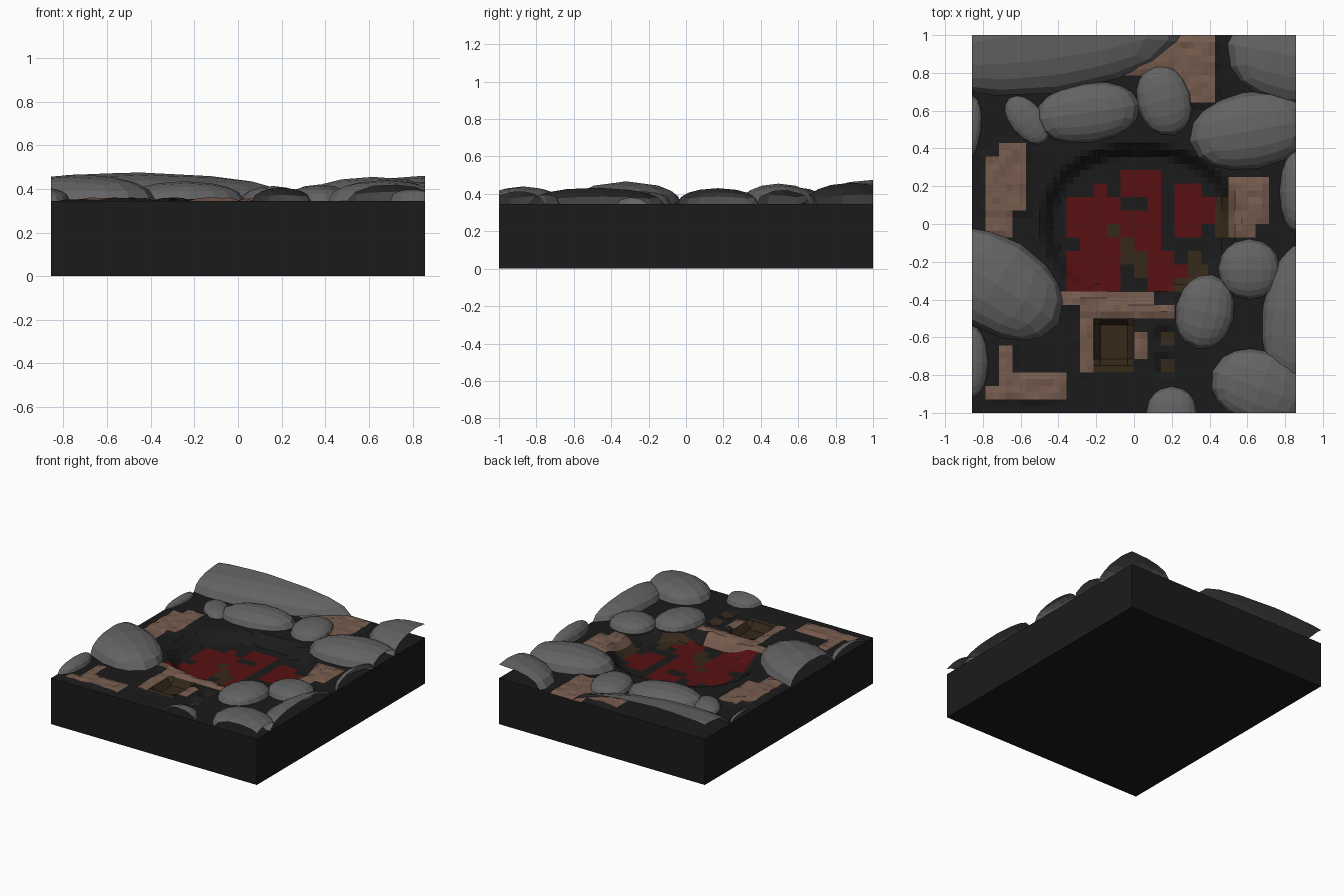
import bpy, bmesh, random
from math import radians
from mathutils import Matrix, Vector

if "Cube" in bpy.data.objects:
    bpy.data.objects.remove(bpy.data.objects["Cube"])

random.seed(4)
HX, HY, TOP = 0.857, 1.0, 0.345


def material(name, r, g, b):
    m = bpy.data.materials.new(name)
    m.diffuse_color = (r, g, b, 1)
    m.use_nodes = True
    m.node_tree.nodes["Principled BSDF"].inputs["Base Color"].default_value = m.diffuse_color
    return m


black = material("black_soil", 0.011, 0.011, 0.011)
red = material("dark_red", 0.095, 0.005, 0.006)
brown = material("brown_earth", 0.18, 0.105, 0.075)
umber = material("dark_earth", 0.035, 0.021, 0.01)
stone = material("stone", 0.125, 0.125, 0.125)


def finish(bm, name, mats):
    me = bpy.data.meshes.new(name)
    bm.to_mesh(me)
    bm.free()
    for m in mats:
        me.materials.append(m)
    ob = bpy.data.objects.new(name, me)
    bpy.context.collection.objects.link(ob)
    return ob


# Earth patches as rectangles: x0, x1, y0, y1
BROWN = [(-.79, -.57, .07, .36), (-.72, -.57, .36, .43), (-.79, -.65, -.07, .07),
         (.18, .43, .64, 1), (-.07, .18, .79, .93), (.5, .64, -.07, .25),
         (.64, .71, 0, .25), (-.29, .11, -.5, -.36), (-.39, -.29, -.43, -.36),
         (.11, .21, -.5, -.43), (-.29, -.22, -.79, -.5), (0, .07, -.71, -.57),
         (-.71, -.36, -.93, -.79), (-.79, -.71, -.93, -.86), (-.71, -.64, -.79, -.64)]
UMBER = [(-.22, 0, -.79, -.5), (.14, .21, -.64, -.57), (.14, .21, -.79, -.71),
         (.43, .5, -.07, .15), (.22, .4, -.36, -.21)]
# Pit floor pattern, one letter per cell of 1/14 unit
FLOOR = ["....rrr....", "..r.rrr.rr.", "rrrr..r.rrr", "rrrrrrr.rrr", "rrrbrrr.rr.",
         ".rrrbrr....", "rrrrbbrr.b.", "rrrr.brrrb.", "rrrr..rr..."]


def inside(rects, x, y, pad=0.0):
    return any(a + pad < x < b - pad and c + pad < y < d - pad for a, b, c, d in rects)


def height(x, y):
    d = ((abs(x - .03) / .52) ** 2.2 + (abs(y) / .42) ** 2.2) ** (1 / 2.2)
    z = TOP - .075 * min(max((1 - d) / .13, 0), 1)
    if inside([(-.2, -.02, -.72, -.52)], x, y):
        z -= .05
    elif inside(UMBER[1:3], x, y):
        z -= .02
    elif abs(x) < HX - .01 and inside(BROWN, x, y):
        z += random.uniform(.004, .016)
    return z


# Ground block: fine grid top with pit, walls and underside
bm = bmesh.new()
bmesh.ops.create_grid(bm, x_segments=48, y_segments=56, size=1)
for v in bm.verts:
    v.co.x *= HX
    v.co.z = height(v.co.x, v.co.y)
for f in bm.faces:
    c = f.calc_center_median()
    i, j = int((c.x + .357) * 14 // 1), int((.286 - c.y) * 14 // 1)
    if inside(BROWN, c.x, c.y):
        f.material_index = 2
    elif inside(UMBER, c.x, c.y):
        f.material_index = 3
    if 0 <= j < 9 and 0 <= i < 11 and FLOOR[j][i] != ".":
        f.material_index = 1 if FLOOR[j][i] == "r" else 3
rim = [e for e in bm.edges if e.is_boundary]
ext = bmesh.ops.extrude_edge_only(bm, edges=rim)["geom"]
for v in ext:
    if isinstance(v, bmesh.types.BMVert):
        v.co.z = 0
for f in ext:
    if isinstance(f, bmesh.types.BMFace):
        f.material_index = 0
bmesh.ops.contextual_create(bm, geom=[e for e in bm.edges if e.is_boundary])
for f in bm.faces:
    if all(v.co.z == 0 for v in f.verts):
        f.material_index = 0
bmesh.ops.recalc_face_normals(bm, faces=bm.faces[:])
finish(bm, "ground_block", [black, red, brown, umber])


# Rocks: flattened quad spheres, trimmed to the block's edges
def rock(name, cx, cy, rx, ry, rot, h):
    bm = bmesh.new()
    bmesh.ops.create_cube(bm, size=2)
    bmesh.ops.subdivide_edges(bm, edges=bm.edges[:], cuts=3, use_grid_fill=True)
    for v in bm.verts:
        v.co.normalize()
    bm.transform(Matrix.Translation((cx, cy, TOP)) @ Matrix.Rotation(radians(rot), 4, 'Z')
                 @ Matrix.Diagonal((rx, ry, h, 1)))
    for co, no in [((HX, 0, 0), (1, 0, 0)), ((-HX, 0, 0), (-1, 0, 0)), ((0, HY, 0), (0, 1, 0)),
                   ((0, -HY, 0), (0, -1, 0)), ((0, 0, TOP - .012), (0, 0, -1))]:
        bmesh.ops.bisect_plane(bm, geom=bm.verts[:] + bm.edges[:] + bm.faces[:],
                               plane_co=Vector(co), plane_no=Vector(no), clear_outer=True)
    finish(bm, name, [stone])


ROCKS = [(-.45, 1.02, .75, .33, 8, .132), (-.245, .59, .28, .16, 8, .09),
         (-.565, .55, .15, .09, -50, .04), (.16, .655, .145, .19, 15, .068),
         (.62, .495, .33, .205, 10, .11), (.85, .89, .36, .26, -10, .115),
         (-.88, .5, .07, .18, -8, .04), (.88, .17, .11, .23, 0, .09),
         (-.73, -.32, .39, .25, -32, .122), (-.88, -.73, .11, .2, 0, .06),
         (.61, -.24, .165, .16, 0, .07), (.375, -.465, .155, .2, -12, .075),
         (.88, -.47, .2, .38, -8, .09), (.67, -.87, .27, .2, -20, .095),
         (.2, -1, .135, .14, 0, .06)]
for n, r in enumerate(ROCKS, 1):
    rock(f"rock_{n:02d}", *r)
